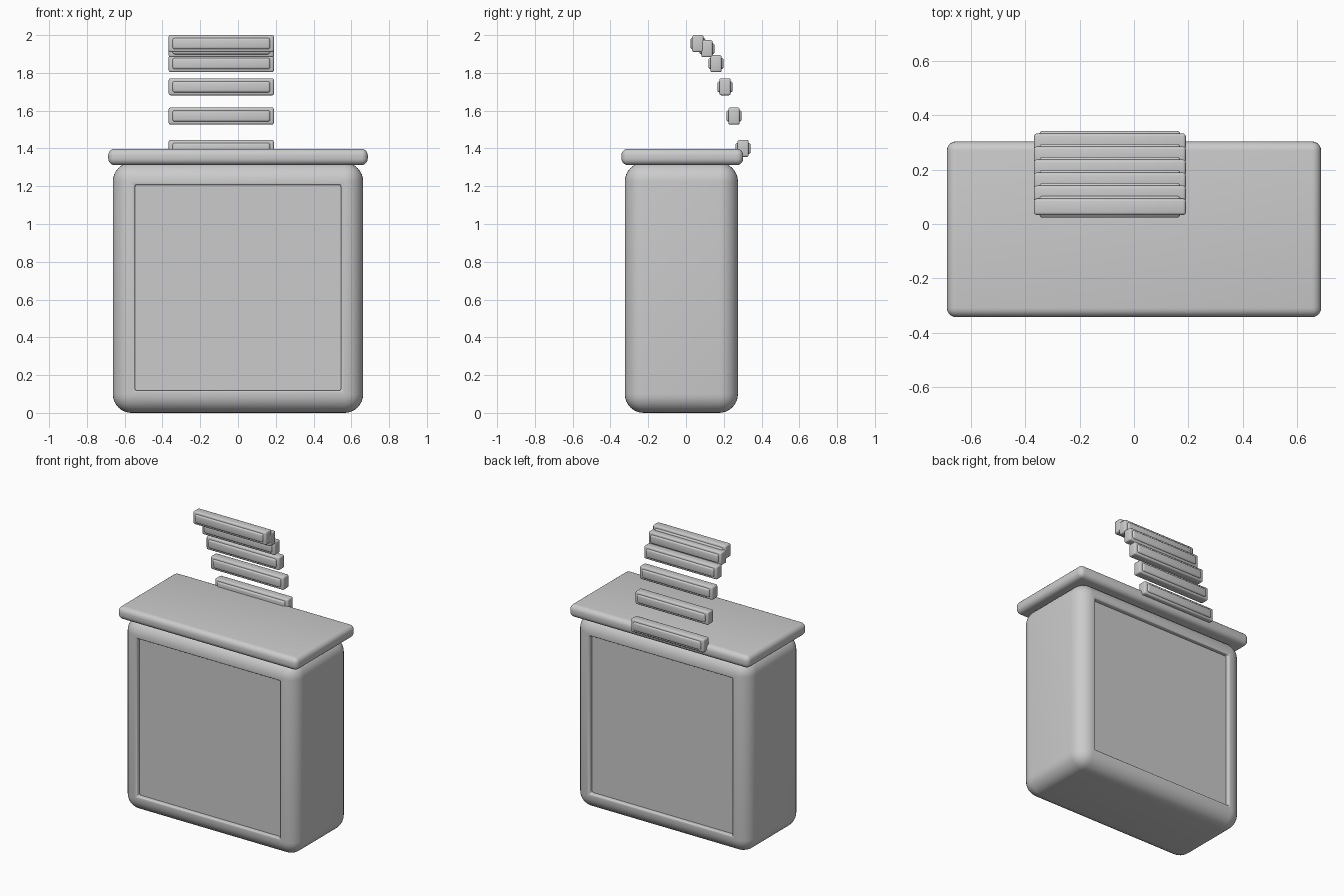
import bpy, bmesh, math
from mathutils import Matrix, Vector

if "Cube" in bpy.data.objects:
    bpy.data.objects.remove(bpy.data.objects["Cube"])


def box_bm(lo, hi, radius, segs):
    """Box between two corners with all edges rounded."""
    lo, hi = Vector(lo), Vector(hi)
    bm = bmesh.new()
    m = Matrix.Translation((lo + hi) / 2) @ Matrix.Diagonal((*(hi - lo), 1))
    bmesh.ops.create_cube(bm, size=1, matrix=m)
    bmesh.ops.bevel(bm, geom=bm.edges[:], offset=radius, segments=segs,
                    profile=0.5, affect='EDGES')
    return bm


def finish(bm, name):
    bmesh.ops.recalc_face_normals(bm, faces=bm.faces[:])
    mesh = bpy.data.meshes.new(name)
    bm.to_mesh(mesh)
    bm.free()
    ob = bpy.data.objects.new(name, mesh)
    bpy.context.collection.objects.link(ob)
    bpy.ops.object.select_all(action='DESELECT')
    ob.select_set(True)
    bpy.context.view_layer.objects.active = ob
    bpy.ops.object.shade_smooth_by_angle(angle=math.radians(35))
    return ob


# Body: rounded block with a sunken panel on the front and the back
bm = box_bm((-0.663, -0.324, 0), (0.663, 0.275, 1.325), 0.1, 8)
for side in (-1, 1):
    face = max((f for f in bm.faces if f.normal.y * side > 0.99),
               key=lambda f: f.calc_area())
    bmesh.ops.inset_region(bm, faces=[face], thickness=0.026)
    rim = list(face.edges)
    bmesh.ops.inset_region(bm, faces=[face], thickness=0.0005, depth=-0.03)
    corners = [e for v in face.verts for e in v.link_edges
               if e not in face.edges[:]]
    bmesh.ops.bevel(bm, geom=list(set(corners + [e for e in rim if e.is_valid])),
                    offset=0.009, segments=3, profile=0.5, affect='EDGES')
finish(bm, "body")

# Lid: overhanging slab
finish(box_bm((-0.687, -0.342, 1.312), (0.687, 0.303, 1.398), 0.034, 5), "lid")

# Slats: follow a cosine curve from the lid's back edge up and forward
x0, x1 = -0.367, 0.19
for i in range(6):
    y = 0.063 + 0.0478 * i
    z = 1.4 + 0.555 * math.cos(math.radians(18 * i))
    finish(box_bm((x0, y - 0.03, z - 0.045), (x1, y + 0.03, z + 0.045), 0.01, 3),
           f"slat_{i + 1}")
    # raised strip showing on both faces of the slat
    finish(box_bm((x0 + 0.02, y - 0.04, z - 0.03), (x1 - 0.02, y + 0.04, z + 0.03),
                  0.012, 3), f"slat_strip_{i + 1}")
